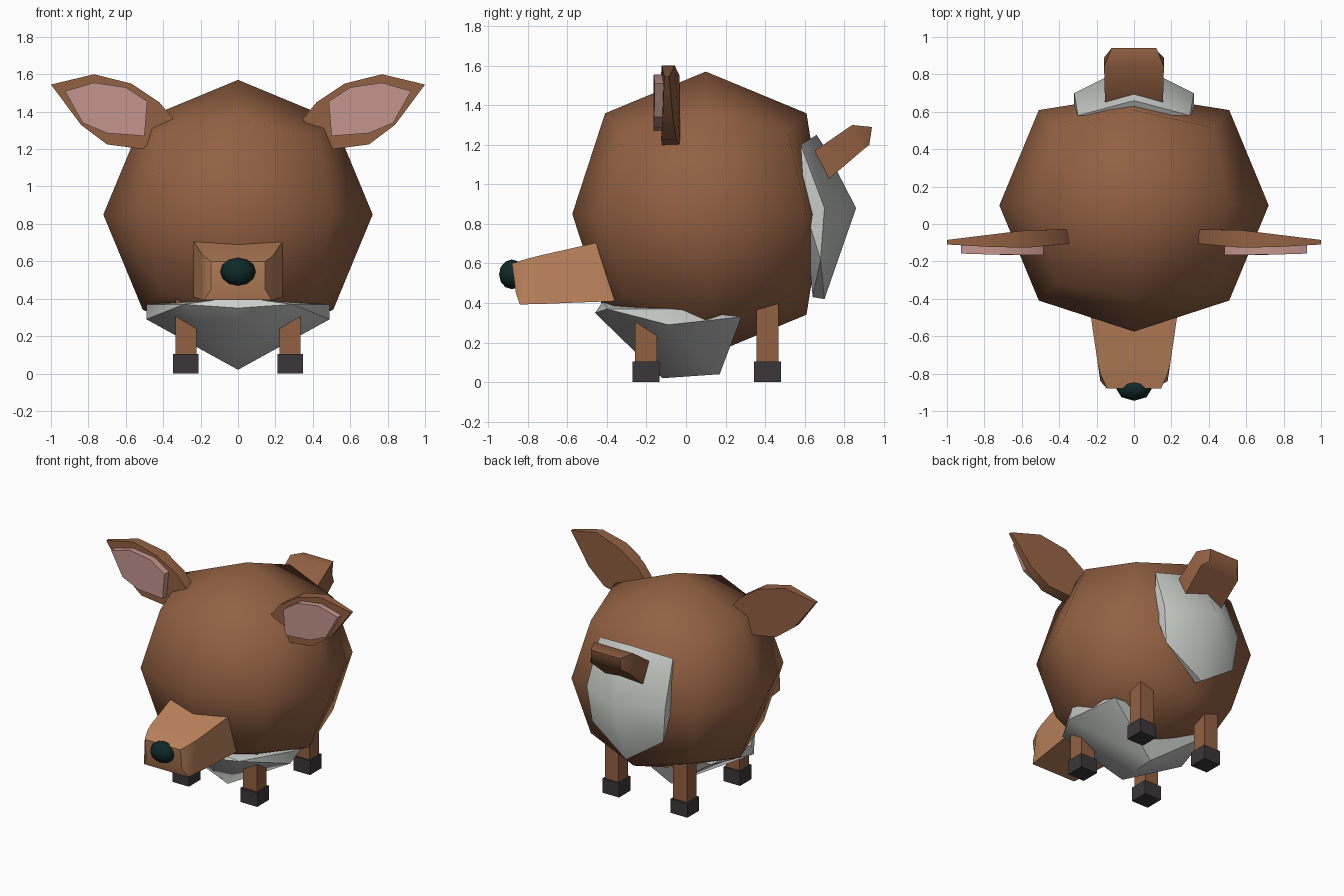
import bpy, bmesh, math
from mathutils import Vector

if "Cube" in bpy.data.objects:
    bpy.data.objects.remove(bpy.data.objects["Cube"])


def material(name, rgb):
    m = bpy.data.materials.new(name)
    m.diffuse_color = (*rgb, 1)
    m.use_nodes = True
    m.node_tree.nodes["Principled BSDF"].inputs["Base Color"].default_value = m.diffuse_color
    return m


BROWN = material("brown fur", (0.29, 0.118, 0.055))
TAN = material("tan muzzle", (0.52, 0.235, 0.11))
WHITE = material("pale fur", (0.60, 0.62, 0.60))
PINK = material("ear pink", (0.55, 0.30, 0.27))
HOOF = material("dark hoof", (0.045, 0.038, 0.040))
NOSE = material("nose black", (0.005, 0.022, 0.022))


def finish(name, bm, mat, angle=40):
    """Turn a bmesh into a shaded, coloured object."""
    bmesh.ops.recalc_face_normals(bm, faces=bm.faces)
    me = bpy.data.meshes.new(name)
    bm.to_mesh(bm and me)
    bm.free()
    me.materials.append(mat)
    ob = bpy.data.objects.new(name, me)
    bpy.context.collection.objects.link(ob)
    bpy.ops.object.select_all(action='DESELECT')
    ob.select_set(True)
    bpy.context.view_layer.objects.active = ob
    bpy.ops.object.shade_smooth_by_angle(angle=math.radians(angle))
    return ob


def loft(name, sections, mat, angle=40):
    """Skin a row of equal-sized closed point rings and cap both ends."""
    bm = bmesh.new()
    rings = [[bm.verts.new(p) for p in s] for s in sections]
    n = len(rings[0])
    for a, b in zip(rings, rings[1:]):
        for i in range(n):
            j = (i + 1) % n
            bm.faces.new((a[i], a[j], b[j], b[i]))
    bm.faces.new(rings[0])
    bm.faces.new(rings[-1])
    return finish(name, bm, mat, angle)


def rect(w, top, bottom):
    """Four-sided section: half width and (y, z) of its top and bottom edge."""
    return [(-w, *top), (w, *top), (w, *bottom), (-w, *bottom)]


def hull(name, half, mat, angle=50):
    """Convex shell of points mirrored across x = 0."""
    bm = bmesh.new()
    for x, y, z in half:
        for s in ((1, -1) if x else (1,)):
            bm.verts.new((s * x, y, z))
    res = bmesh.ops.convex_hull(bm, input=bm.verts)
    loose = [v for v in res["geom_interior"] if isinstance(v, bmesh.types.BMVert)]
    bmesh.ops.delete(bm, geom=loose, context='VERTS')
    return finish(name, bm, mat, angle)


def box(name, lo, hi, mat):
    (x0, y0, z0), (x1, y1, z1) = lo, hi
    ring = lambda z: [(x0, y0, z), (x1, y0, z), (x1, y1, z), (x0, y1, z)]
    return loft(name, [ring(z0), ring(z1)], mat)


# Body: once-divided cube pushed out to a ball, flattened front and back
bm = bmesh.new()
bmesh.ops.create_cube(bm, size=2)
bmesh.ops.subdivide_edges(bm, edges=bm.edges, cuts=1, use_grid_fill=True)
for v in bm.verts:
    d = v.co.normalized() * 0.72
    if d.y > 0.7:
        d.y = 0.59
    elif d.y < -0.7:
        d.y = -0.675
    v.co = d + Vector((0, 0.1, 0.85))
finish("body", bm, BROWN, 80)

# Muzzle and nose
loft("muzzle", [
    rect(0.24, (-0.43, 0.71), (-0.35, 0.41)),
    rect(0.195, (-0.74, 0.64), (-0.74, 0.395)),
    rect(0.18, (-0.80, 0.625), (-0.84, 0.393)),
    rect(0.145, (-0.88, 0.60), (-0.86, 0.45)),
], TAN)
bm = bmesh.new()
bmesh.ops.create_uvsphere(bm, u_segments=8, v_segments=6, radius=1)
for v in bm.verts:
    v.co = Vector((v.co.x * 0.095, v.co.y * 0.065 - 0.88, v.co.z * 0.075 + 0.545))
finish("nose", bm, NOSE, 60)

# Pale belly and rump patches
hull("belly_patch", [
    (0, -0.46, 0.35), (0, -0.42, 0.41), (0.29, -0.40, 0.37),
    (0, -0.12, 0.02), (0.49, -0.09, 0.29), (0.49, -0.06, 0.37),
    (0, 0.17, 0.04), (0.40, 0.28, 0.33),
], WHITE)
hull("rump_patch", [
    (0.30, 0.58, 1.20), (0, 0.66, 1.25), (0, 0.70, 1.19),
    (0.32, 0.70, 0.88), (0.29, 0.68, 0.62), (0, 0.70, 0.42),
    (0, 0.64, 0.43), (0, 0.86, 0.88), (0.32, 0.60, 0.88),
], WHITE)

# Tail
loft("tail", [
    rect(0.155, (0.65, 1.17), (0.72, 1.025)),
    rect(0.16, (0.84, 1.30), (0.89, 1.17)),
    rect(0.12, (0.94, 1.29), (0.927, 1.20)),
], BROWN, 50)

# Ears with raised pink linings
EAR = [(0.345, 1.36), (0.51, 1.20), (0.70, 1.225), (0.84, 1.33),
       (1.0, 1.545), (0.77, 1.60), (0.57, 1.55), (0.42, 1.45)]
LINING = [(0.485, 1.455), (0.50, 1.27), (0.70, 1.285), (0.83, 1.34),
          (0.925, 1.51), (0.77, 1.555), (0.60, 1.53)]
for side, s in (("right", 1), ("left", -1)):
    def taper(x):
        return 1 - max(0, (x - 0.55) / 0.45) * 0.85
    loft(f"{side}_ear", [
        [(s * x, -0.105 - 0.03 * min(1, (x - 0.345) / 0.3) * taper(x), z) for x, z in EAR],
        [(s * x, -0.095 + 0.065 * taper(x), z) for x, z in EAR],
    ], BROWN, 30)
    loft(f"{side}_ear_lining", [
        [(s * x, -0.165 + 0.03 * max(0, x - 0.7), z) for x, z in LINING],
        [(s * x, -0.10, z) for x, z in LINING],
    ], PINK, 30)

# Legs and hooves
for side, s in (("right", 1), ("left", -1)):
    for end, y in (("front", -0.203), ("back", 0.412)):
        x = s * 0.279
        box(f"{end}_{side}_leg", (x - 0.056, y - 0.056, 0.09), (x + 0.056, y + 0.056, 0.40), BROWN)
        box(f"{end}_{side}_hoof", (x - 0.068, y - 0.068, 0), (x + 0.068, y + 0.068, 0.105), HOOF)
